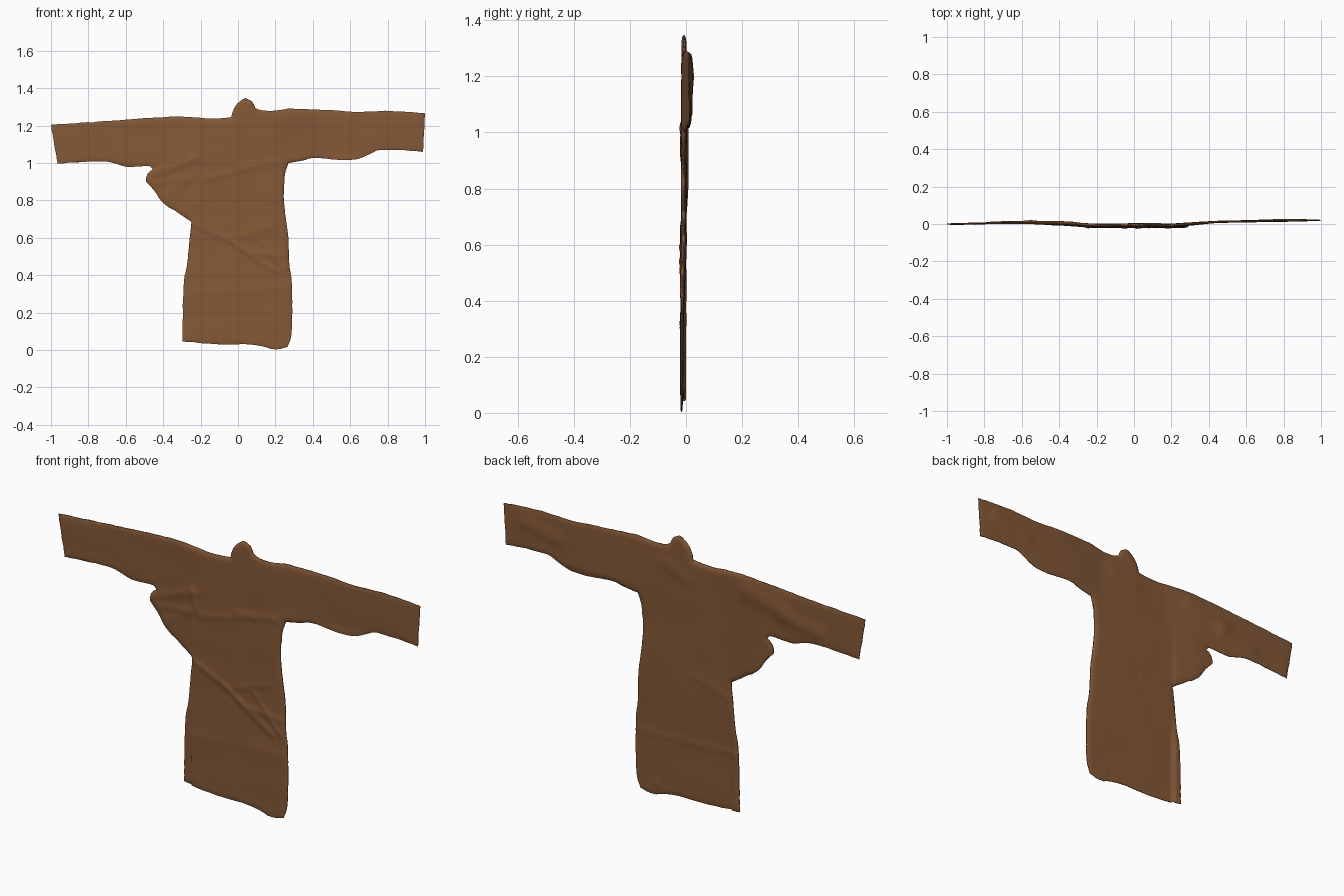
import bpy, bmesh, math, random
from mathutils import Vector, noise

if "Cube" in bpy.data.objects:
    bpy.data.objects.remove(bpy.data.objects["Cube"])

random.seed(4)

# Silhouette of the robe as (x, z), clockwise from the left cuff
OUTLINE = [
    (-1, 1.205), (-.755, 1.22), (-.525, 1.237), (-.31, 1.248), (-.125, 1.237), (-.035, 1.245),
    (-.02, 1.295), (.01, 1.33), (.04, 1.347), (.075, 1.33), (.092, 1.295), (.13, 1.28),
    (.2, 1.28), (.265, 1.29), (.49, 1.283), (.625, 1.273), (.81, 1.278), (1, 1.265),
    (.988, 1.06), (.76, 1.07), (.695, 1.043), (.625, 1.018), (.52, 1.018), (.41, 1.027),
    (.33, 1.01), (.27, 1.0), (.253, .95), (.245, .80), (.268, .615), (.275, .455),
    (.288, .35), (.285, .08), (.265, .016), (.2, .003), (.09, .027), (-.1, .03),
    (-.297, .046), (-.29, .35), (-.268, .49), (-.25, .685), (-.33, .74), (-.405, .79),
    (-.45, .855), (-.492, .9), (-.485, .94), (-.455, .965), (-.47, .982), (-.595, .979),
    (-.71, 1.008), (-.965, .995),
]

# Folds as (x1, z1, x2, z2, width, height)
FRONT_FOLDS = [
    (-.25, .68, -.05, .59, .016, .005), (-.05, .59, .02, .54, .014, .006),
    (0, .60, .18, .66, .016, .004), (.02, .54, .20, .42, .015, .005),
    (.08, .52, .26, .50, .014, .004), (.10, .60, .25, .43, .012, .004),
    (-.48, .93, -.23, 1.02, .022, .006), (-.25, 1.03, -.22, .94, .014, .005),
    (-.45, .89, -.24, .92, .014, .004), (-.42, .80, -.28, .90, .02, .003),
    (-.20, .91, .10, .98, .014, .004), (0, .98, .22, 1.0, .016, .004),
    (-.845, 1.2, -.84, 1.0, .01, .002), (-.28, .30, .27, .33, .02, .002),
]
BACK_FOLDS = [
    (-.55, 1.13, -.35, 1.17, .05, .007), (-.75, 1.07, -.55, 1.10, .035, .005),
    (.70, 1.16, .88, 1.20, .04, .005), (0, 1.15, .12, 1.19, .04, .004),
    (-.28, .33, .27, .31, .02, .002), (-.25, .60, -.05, .66, .02, .002),
    (.165, .05, .17, .085, .006, .004), (.19, .05, .195, .085, .006, .003),
]


def smooth_loop(points):
    """Curve through the points, leaving sharp turns as corners."""
    pts = [Vector(p) for p in points]
    n, out = len(pts), []

    def tangent(i):
        a, b = pts[i] - pts[i - 1], pts[(i + 1) % n] - pts[i]
        return Vector((0, 0)) if a.angle(b) > math.radians(52) else (a + b).normalized()

    for i in range(n):
        p, q = pts[i], pts[(i + 1) % n]
        length = (q - p).length
        m0, m1 = tangent(i) * length, tangent((i + 1) % n) * length
        steps = max(2, int(length / .022))
        for s in range(steps):
            t = s / steps
            c = (p * (2*t**3 - 3*t*t + 1) + m0 * (t**3 - 2*t*t + t)
                 + q * (3*t*t - 2*t**3) + m1 * (t**3 - t*t))
            if s:
                c += Vector((random.uniform(-.0015, .0015), random.uniform(-.0015, .0015)))
            out.append(c)
    return out


def seg_dist(p, a, b):
    d = b - a
    t = max(0, min(1, (p - a).dot(d) / max(d.length_squared, 1e-12)))
    return (p - a - d * t).length


def ramp(v, keys):
    """Piecewise linear lookup."""
    for (x0, y0), (x1, y1) in zip(keys, keys[1:]):
        if v <= x1:
            return y0 + (y1 - y0) * max(0, (v - x0) / (x1 - x0))
    return keys[-1][1]


def fold_height(p, folds):
    return sum(h * math.exp(-(seg_dist(p, Vector((a, b)), Vector((c, d))) / w) ** 2)
               for a, b, c, d, w, h in folds)


def middle(p):
    sleeve = ramp(p.x, [(-1, 0), (-.7, .005), (-.4, .003), (-.2, -.008), (.2, -.007),
                        (.45, .012), (.7, .016), (1, .02)])
    body = ramp(p.y, [(0, -.016), (.35, -.014), (.55, -.008), (1, -.009)])
    k = max(0, min(1, (p.y - .85) / .2))
    if p.x < -.25:
        k = 1
    return body + (sleeve - body) * k


def half_thickness(p):
    t = ramp(abs(p.x), [(0, .008), (.25, .007), (.45, .004), (1, .0025)])
    return t * ramp(p.y, [(0, .4), (.35, .6), (.6, 1)])


# Flat pattern cut into a fine grid
loop = smooth_loop(OUTLINE)
bm = bmesh.new()
bm.faces.new([bm.verts.new((p.x, 0, p.y)) for p in loop])
STEP = .0125
for i in range(-80, 81):
    bmesh.ops.bisect_plane(bm, geom=bm.verts[:] + bm.edges[:] + bm.faces[:],
                           plane_co=(i * STEP + .0031, 0, 0), plane_no=(1, 0, 0))
for i in range(109):
    bmesh.ops.bisect_plane(bm, geom=bm.verts[:] + bm.edges[:] + bm.faces[:],
                           plane_co=(0, 0, i * STEP + .0043), plane_no=(0, 0, 1))
bmesh.ops.remove_doubles(bm, verts=bm.verts[:], dist=.0015)
bmesh.ops.triangulate(bm, faces=bm.faces[:])
bm.verts.index_update()

# Front and back cloth layers, puffed apart and wrinkled
front, back = [], []
for v in bm.verts:
    p = Vector((v.co.x, v.co.z))
    rim = min(seg_dist(p, loop[i - 1], loop[i]) for i in range(len(loop)))
    e = min(1, rim / .03)
    puff = math.sqrt(e * (2 - e))
    t = .0015 + half_thickness(p) * puff
    n1 = noise.noise(Vector((p.x * 5, 0, p.y * 9))) * .002
    n2 = noise.noise(Vector((p.x * 6, 5, p.y * 6))) * .0015
    y = middle(p)
    front.append((p.x, y - t - puff * (fold_height(p, FRONT_FOLDS) * .8 + n1), p.y))
    back.append((p.x, y + t + puff * (fold_height(p, BACK_FOLDS) + n2), p.y))

n = len(front)
faces = []
for f in bm.faces:
    ids = [v.index for v in f.verts]
    faces += [ids, [i + n for i in reversed(ids)]]
for e in bm.edges:
    if e.is_boundary:
        a, b = (v.index for v in e.verts)
        faces.append([a, b, b + n, a + n])
bm.free()

mesh = bpy.data.meshes.new("robe")
mesh.from_pydata(front + back, [], faces)
bm = bmesh.new()
bm.from_mesh(mesh)
bmesh.ops.recalc_face_normals(bm, faces=bm.faces[:])
bm.to_mesh(mesh)
bm.free()

# Brown cloth
cloth = bpy.data.materials.new("brown cloth")
cloth.diffuse_color = (.235, .100, .038, 1)
cloth.use_nodes = True
cloth.node_tree.nodes["Principled BSDF"].inputs["Base Color"].default_value = cloth.diffuse_color
mesh.materials.append(cloth)

robe = bpy.data.objects.new("robe", mesh)
bpy.context.collection.objects.link(robe)
bpy.context.view_layer.objects.active = robe
robe.select_set(True)
bpy.ops.object.shade_smooth_by_angle(angle=math.radians(50))
